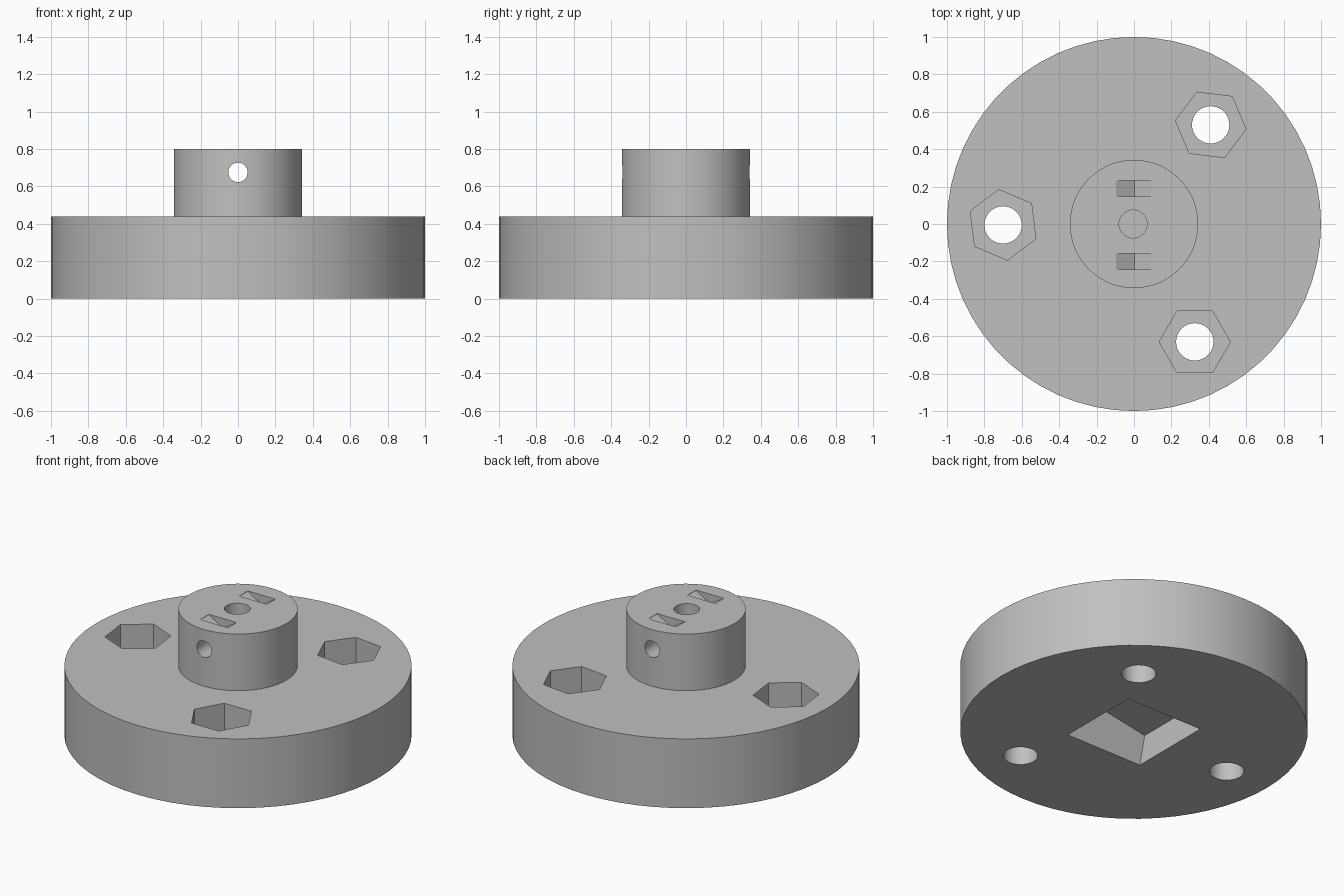
import bpy, bmesh, math
from mathutils import Matrix

if "Cube" in bpy.data.objects:
    bpy.data.objects.remove(bpy.data.objects["Cube"])

grey = bpy.data.materials.new("plain_grey")
grey.diffuse_color = (0.53, 0.53, 0.53, 1)
grey.use_nodes = True
grey.node_tree.nodes["Principled BSDF"].inputs["Base Color"].default_value = grey.diffuse_color


def mesh_object(name, bm):
    bmesh.ops.recalc_face_normals(bm, faces=bm.faces)
    me = bpy.data.meshes.new(name)
    bm.to_mesh(me)
    bm.free()
    me.materials.append(grey)
    ob = bpy.data.objects.new(name, me)
    bpy.context.collection.objects.link(ob)
    return ob


def prism(name, x, y, z0, z1, r, sides, turn=0):
    """Upright prism with a vertex at the given turn angle."""
    bm = bmesh.new()
    ring = [bm.verts.new((x + r * math.cos(turn + math.tau * i / sides),
                          y + r * math.sin(turn + math.tau * i / sides), z0))
            for i in range(sides)]
    face = bm.faces.new(ring)
    top = bmesh.ops.extrude_face_region(bm, geom=[face])["geom"]
    bmesh.ops.translate(bm, vec=(0, 0, z1 - z0),
                        verts=[v for v in top if isinstance(v, bmesh.types.BMVert)])
    return mesh_object(name, bm)


def cut(target, cutter):
    """Subtract the cutter and remove it."""
    mod = target.modifiers.new("cut", "BOOLEAN")
    mod.operation, mod.solver, mod.object = "DIFFERENCE", "EXACT", cutter
    bpy.context.view_layer.objects.active = target
    bpy.ops.object.modifier_apply(modifier=mod.name)
    bpy.data.objects.remove(cutter)


# Stepped body: wide disc with a narrow hub, one turned profile
bm = bmesh.new()
profile = [(0, 0), (1, 0), (1, 0.44), (0.343, 0.44), (0.343, 0.8), (0, 0.8)]
pts = [bm.verts.new((r, 0, z)) for r, z in profile]
edges = [bm.edges.new(p) for p in zip(pts, pts[1:])]
bmesh.ops.spin(bm, geom=pts + edges, cent=(0, 0, 0), axis=(0, 0, 1),
               angle=math.tau, steps=60, use_duplicate=False)
bmesh.ops.remove_doubles(bm, verts=bm.verts, dist=1e-4)
bmesh.ops.dissolve_limit(bm, angle_limit=0.01, verts=bm.verts, edges=bm.edges)
body = mesh_object("stepped_hub_disc", bm)

# Bolt holes with hexagonal nut pockets above
for x, y, turn in ((-0.7, -0.005, 37), (0.41, 0.53, -7), (0.325, -0.63, 0)):
    cut(body, prism("bolt_hole", x, y, -0.1, 0.6, 0.1, 36))
    cut(body, prism("nut_pocket", x, y, 0.2, 0.6, 0.19, 6, math.radians(turn)))

# Blind hole in the hub top
cut(body, prism("centre_hole", -0.005, 0, 0.55, 0.9, 0.075, 36))

# Cross hole running front to back through the hub
pin = prism("cross_hole", 0, 0, -0.5, 0.5, 0.052, 32)
pin.data.transform(Matrix.Translation((0, 0, 0.675)) @ Matrix.Rotation(math.pi / 2, 4, "X"))
cut(body, pin)

# V-bottomed slots either side of the centre hole
for y in (0.19, -0.2):
    bm = bmesh.new()
    outline = [(-0.095, 0.9), (-0.095, 0.798), (0.003, 0.74), (0.1, 0.798), (0.1, 0.9)]
    face = bm.faces.new([bm.verts.new((x, y - 0.043, z)) for x, z in outline])
    far = bmesh.ops.extrude_face_region(bm, geom=[face])["geom"]
    bmesh.ops.translate(bm, vec=(0, 0.086, 0),
                        verts=[v for v in far if isinstance(v, bmesh.types.BMVert)])
    cut(body, mesh_object("slot", bm))

# Square socket in the underside, leaning ten degrees
bm = bmesh.new()
bmesh.ops.create_cube(bm, size=1)
bm.transform(Matrix.Rotation(math.radians(-10), 4, "Y")
             @ Matrix.Translation((0, 0, 0.005))
             @ Matrix.Diagonal((0.532, 0.54, 0.51, 1)))
cut(body, mesh_object("square_socket", bm))

# Smooth round walls, crisp rims
bpy.ops.object.select_all(action="DESELECT")
body.select_set(True)
bpy.context.view_layer.objects.active = body
bpy.ops.object.shade_smooth_by_angle(angle=math.radians(30))
